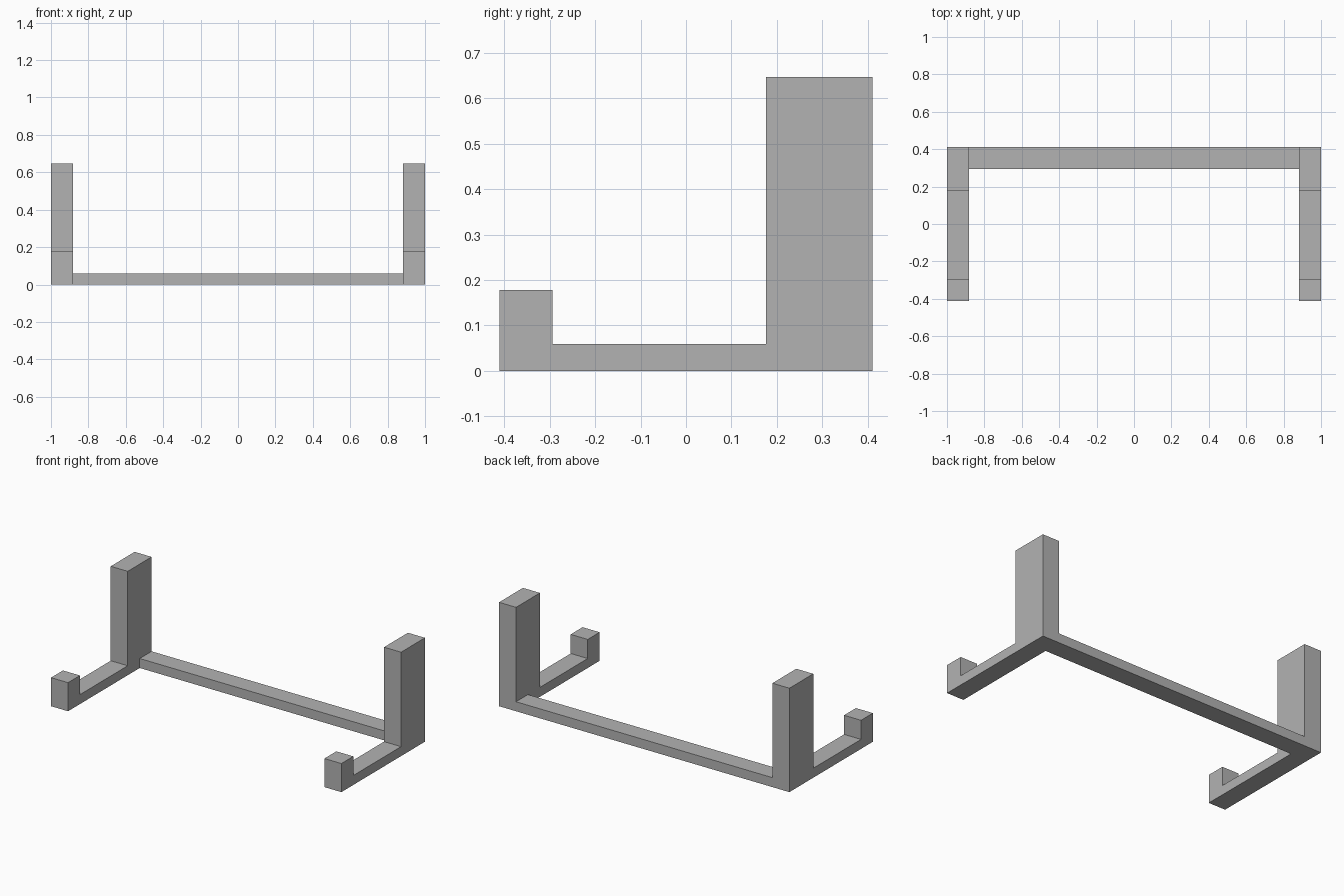
import bpy
import bmesh

cube = bpy.data.objects.get("Cube")
if cube:
    bpy.data.objects.remove(cube, do_unlink=True)

# Single flat grey
grey = bpy.data.materials.new("plain grey")
grey.use_nodes = True
colour = (0.45, 0.45, 0.45, 1)
grey.diffuse_color = colour
grey.node_tree.nodes["Principled BSDF"].inputs["Base Color"].default_value = colour

# Main dimensions
OUTER, INNER = 1.0, 0.883
FRONT, BACK = -0.411, 0.411
BAR = 0.117
RAIL_TOP, LIP_TOP, POST_TOP = 0.059, 0.178, 0.647
POST_FRONT = 0.176


def extrude_profile(name, profile, x0, x1):
    """Extrude a (y, z) outline along x into a solid."""
    bm = bmesh.new()
    face = bm.faces.new([bm.verts.new((x0, y, z)) for y, z in profile])
    grown = bmesh.ops.extrude_face_region(bm, geom=[face])["geom"]
    verts = [g for g in grown if isinstance(g, bmesh.types.BMVert)]
    bmesh.ops.translate(bm, verts=verts, vec=(x1 - x0, 0, 0))
    bmesh.ops.recalc_face_normals(bm, faces=bm.faces)
    mesh = bpy.data.meshes.new(name)
    bm.to_mesh(mesh)
    bm.free()
    mesh.materials.append(grey)
    obj = bpy.data.objects.new(name, mesh)
    bpy.context.collection.objects.link(obj)
    return obj


# Side brackets: front lip, low rail and tall back post in one outline
bracket = [
    (FRONT, 0), (BACK, 0), (BACK, POST_TOP), (POST_FRONT, POST_TOP),
    (POST_FRONT, RAIL_TOP), (FRONT + BAR, RAIL_TOP),
    (FRONT + BAR, LIP_TOP), (FRONT, LIP_TOP),
]
extrude_profile("left_bracket", bracket, INNER, OUTER)
extrude_profile("right_bracket", bracket, -OUTER, -INNER)

# Crossbar joining the brackets at the back
crossbar = [(BACK - BAR, 0), (BACK, 0), (BACK, RAIL_TOP), (BACK - BAR, RAIL_TOP)]
extrude_profile("crossbar", crossbar, -INNER, INNER)
